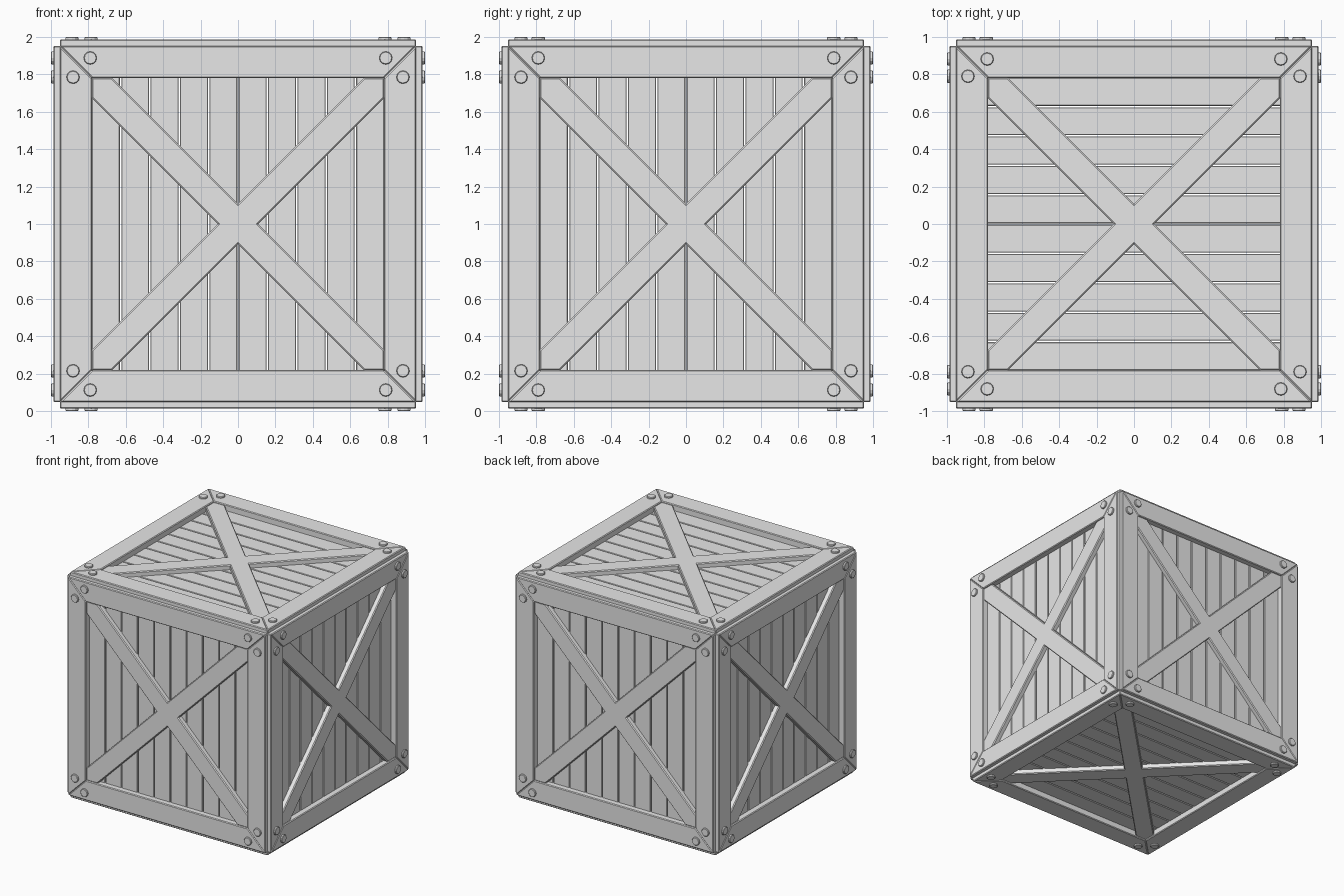
import bpy, bmesh
from math import pi, cos, sin
from mathutils import Matrix

cube = bpy.data.objects.get("Cube")
if cube:
    bpy.data.objects.remove(cube, do_unlink=True)

grey = bpy.data.materials.new("plain_grey")
grey.use_nodes = True
grey.diffuse_color = (0.8, 0.8, 0.8, 1)
grey.node_tree.nodes["Principled BSDF"].inputs["Base Color"].default_value = (0.8, 0.8, 0.8, 1)

OUTER, INNER = 0.953, 0.78     # half sizes of the square frame
FACE = 0.986                   # distance of the frame front from the centre


def prism(bm, outline, low, high):
    """Extrude a counter-clockwise outline from low to high."""
    bottom = [bm.verts.new((x, y, low)) for x, y in outline]
    top = [bm.verts.new((x, y, high)) for x, y in outline]
    bm.faces.new(top)
    bm.faces.new(bottom[::-1])
    for i in range(len(outline)):
        j = (i + 1) % len(outline)
        bm.faces.new((bottom[i], bottom[j], top[j], top[i]))


def turn(points, quarter):
    """Rotate flat points by quarter turns."""
    c, s = round(cos(quarter * pi / 2)), round(sin(quarter * pi / 2))
    return [(x * c - y * s, x * s + y * c) for x, y in points]


def part_mesh(name, prisms, bevel, top_only=False):
    """Build one mesh from several prisms and soften its edges."""
    bm = bmesh.new()
    for outline, low, high in prisms:
        prism(bm, outline, low, high)
    bm.normal_update()
    edges = list(bm.edges)
    if top_only:
        edges = [e for f in bm.faces if f.normal.z > 0.9 for e in f.edges]
    bmesh.ops.bevel(bm, geom=edges, offset=bevel, segments=1,
                    profile=0.5, affect='EDGES')
    mesh = bpy.data.meshes.new(name)
    bm.to_mesh(mesh)
    bm.free()
    mesh.materials.append(grey)
    return mesh


# Mitred frame rails
rail = [(-INNER, -INNER), (-OUTER, -OUTER), (OUTER, -OUTER), (INNER, -INNER)]
frame = [(turn(rail, q), 0.92, FACE) for q in range(4)]

# Ten planks with narrow gaps between them
pitch, half, reach = 0.157, 0.0745, 0.9
planks = []
for i in range(10):
    x = (i - 4.5) * pitch
    planks.append(([(x - half, -reach), (x + half, -reach),
                    (x + half, reach), (x - half, reach)], 0.905, 0.935))

# Diagonal cross brace as one X-shaped outline
notch, tip = 0.107, 0.783
arm = [(notch, 0), (tip, tip - notch), (tip, tip), (tip - notch, tip)]
brace = [([p for q in range(4) for p in turn(arm, q)], 0.925, 0.976)]

# Two round bolt heads in each corner
bolts = []
for q in range(4):
    centres = [(0.79, 0.888), (0.882, 0.785)]
    if q % 2:
        centres = [(y, x) for x, y in centres]
    for cx, cy in turn(centres, q):
        ring = [(cx + 0.035 * cos(a * pi / 6), cy + 0.035 * sin(a * pi / 6))
                for a in range(12)]
        bolts.append((ring, 0.98, 1.0))

meshes = {
    "frame": part_mesh("frame", frame, 0.006),
    "planks": part_mesh("planks", planks, 0.003),
    "cross_brace": part_mesh("cross_brace", brace, 0.007, True),
    "bolts": part_mesh("bolts", bolts, 0.004, True),
}

# Place the same panel on all six sides
upright = Matrix.Rotation(pi / 2, 4, 'X')
across = Matrix.Rotation(pi / 2, 4, 'Z')
sides = {name: Matrix.Rotation(k * pi / 2, 4, 'Z') @ upright
         for k, name in enumerate(("front", "left", "back", "right"))}
sides["top"] = across
sides["bottom"] = Matrix.Rotation(pi, 4, 'X') @ across
for side, rotation in sides.items():
    for part, mesh in meshes.items():
        obj = bpy.data.objects.new(side + "_" + part, mesh)
        obj.matrix_world = Matrix.Translation((0, 0, 1)) @ rotation
        bpy.context.collection.objects.link(obj)
